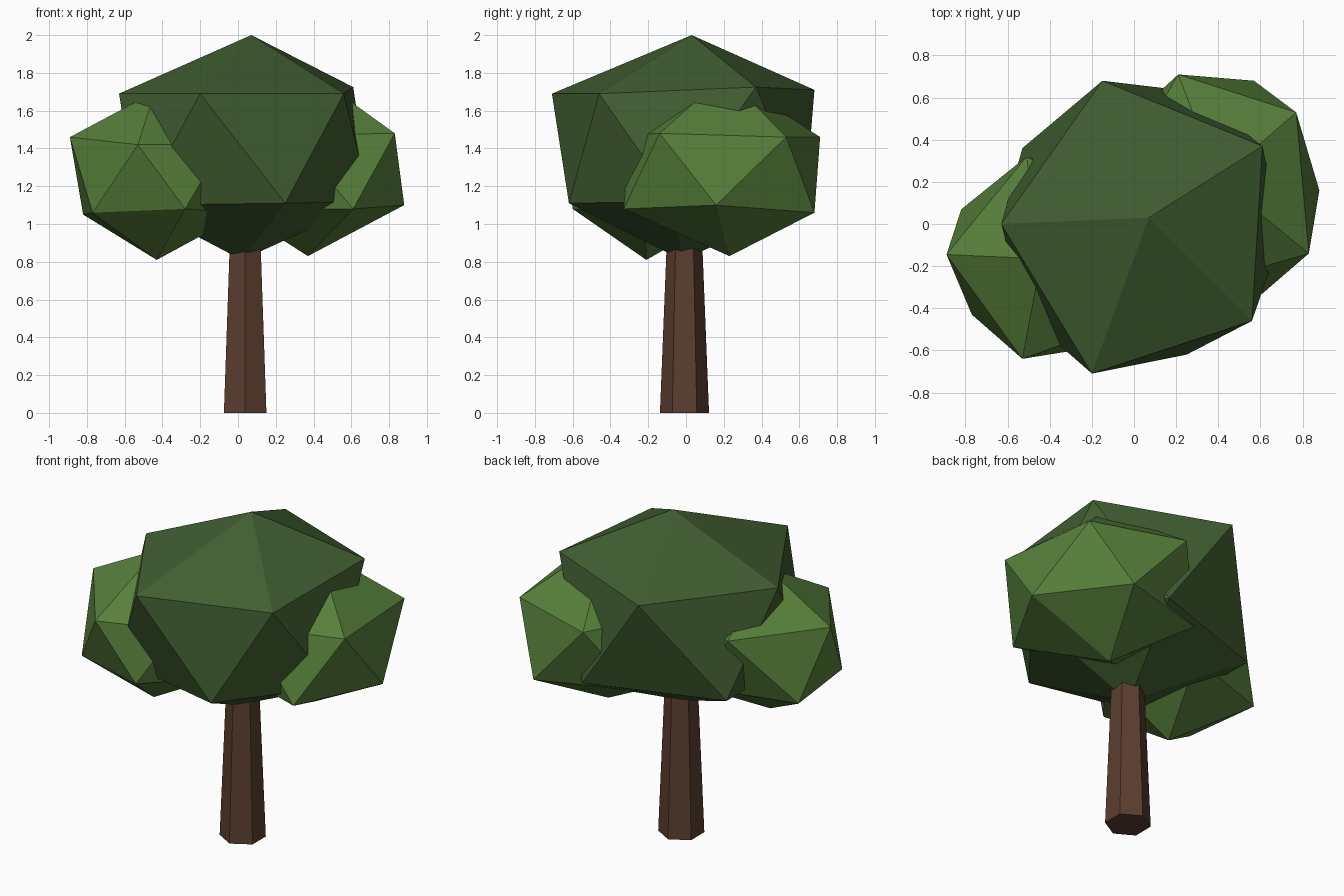
import bpy, bmesh
from mathutils import Matrix, Vector

if "Cube" in bpy.data.objects:
    bpy.data.objects.remove(bpy.data.objects["Cube"])


def material(name, rgb):
    m = bpy.data.materials.new(name)
    m.diffuse_color = (*rgb, 1)
    m.use_nodes = True
    m.node_tree.nodes["Principled BSDF"].inputs["Base Color"].default_value = m.diffuse_color
    return m


def finish(name, bm, mat):
    bmesh.ops.recalc_face_normals(bm, faces=bm.faces)
    me = bpy.data.meshes.new(name)
    bm.to_mesh(me)
    bm.free()
    me.materials.append(mat)
    bpy.context.collection.objects.link(bpy.data.objects.new(name, me))


def leaf_clump(name, mat, top, upper, lower, bottom):
    """Irregular 20-sided ball: two staggered rings of five and two poles."""
    bm = bmesh.new()
    t, b = bm.verts.new(top), bm.verts.new(bottom)
    u = [bm.verts.new(p) for p in upper]
    l = [bm.verts.new(p) for p in lower]
    for i in range(5):
        j = (i + 1) % 5
        bm.faces.new((t, u[i], u[j]))
        bm.faces.new((u[i], l[i], u[j]))
        bm.faces.new((u[j], l[i], l[j]))
        bm.faces.new((b, l[j], l[i]))
    finish(name, bm, mat)


bark = material("brown bark", (0.105, 0.048, 0.028))
dark = material("dark green leaves", (0.052, 0.112, 0.030))
light = material("light green leaves", (0.095, 0.213, 0.043))

# Tapered hexagonal trunk, one corner facing the front
bm = bmesh.new()
bmesh.ops.create_cone(bm, cap_ends=True, segments=6, radius1=0.13, radius2=0.09,
                      depth=1.0, matrix=Matrix.Translation((0.038, -0.008, 0.5)))
finish("trunk", bm, bark)

# Large central crown (rings run counter-clockwise)
leaf_clump("main_crown", dark, (0.07, 0.03, 2.0),
           [(0.61, 0.37, 1.725), (-0.15, 0.68, 1.71), (-0.63, 0.0, 1.69),
            (-0.20, -0.71, 1.69), (0.56, -0.46, 1.69)],
           [(0.27, 0.63, 1.10), (-0.53, 0.36, 1.10), (-0.52, -0.43, 1.10),
            (0.25, -0.62, 1.11), (0.70, -0.06, 1.12)], (0.02, -0.02, 0.81))

# Small crown on the left
leaf_clump("left_crown", light, (-0.44, -0.165, 1.70),
           [(-0.03, 0.06, 1.44), (-0.51, 0.32, 1.45), (-0.89, -0.145, 1.46),
            (-0.53, -0.64, 1.42), (-0.08, -0.48, 1.42)],
           [(-0.25, 0.25, 1.07), (-0.82, 0.07, 1.05), (-0.77, -0.43, 1.06),
            (-0.28, -0.60, 1.08), (0.03, -0.22, 1.06)], (-0.43, -0.21, 0.81))

# Small crown on the right
leaf_clump("right_crown", light, (0.40, 0.21, 1.79),
           [(0.77, 0.53, 1.46), (0.21, 0.71, 1.46), (-0.10, 0.17, 1.47),
            (0.28, -0.30, 1.47), (0.83, -0.14, 1.48)],
           [(0.57, 0.68, 1.06), (-0.02, 0.50, 1.08), (-0.02, -0.11, 1.08),
            (0.61, -0.33, 1.08), (0.88, 0.16, 1.10)], (0.37, 0.23, 0.83))
